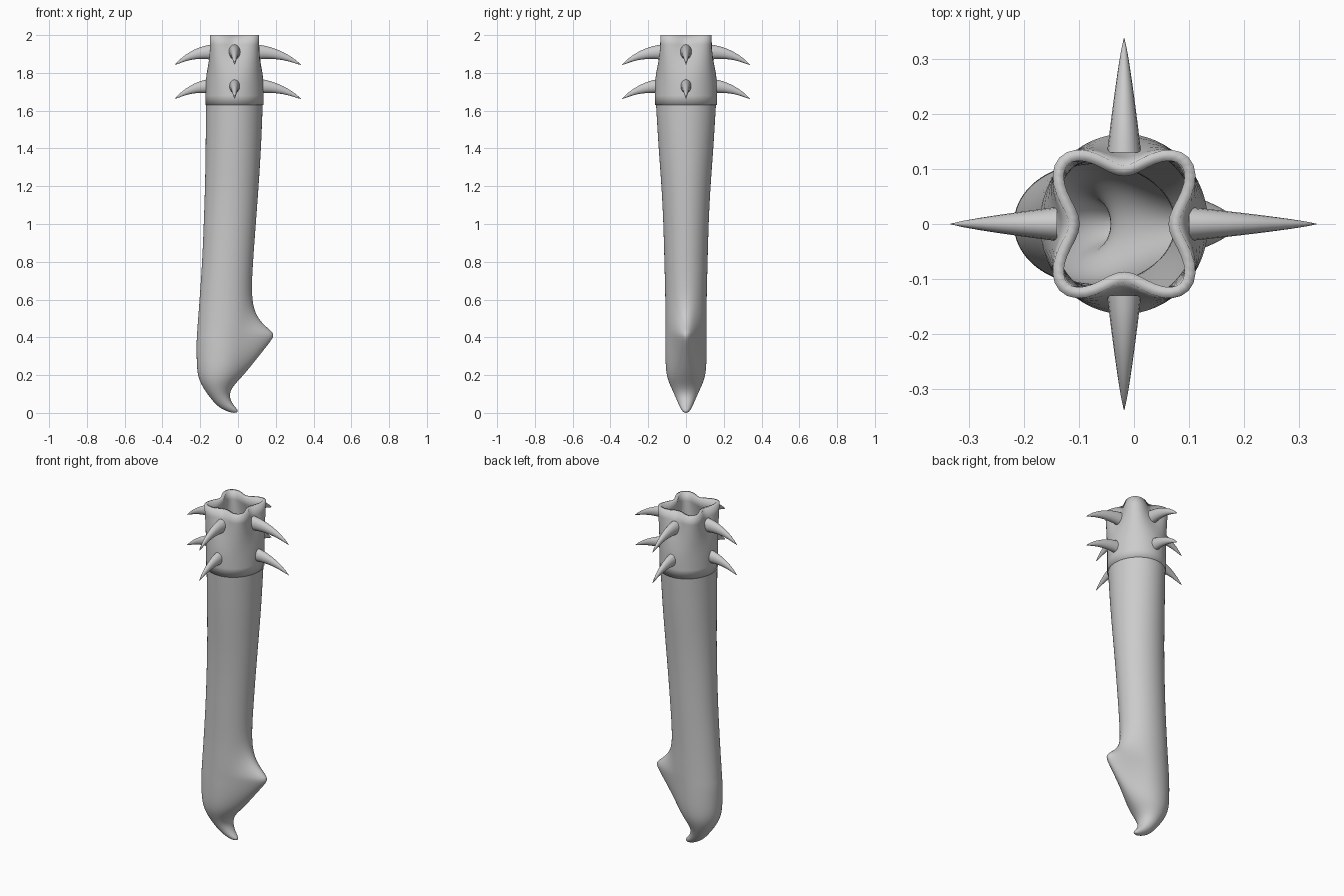
import bpy, bmesh, math

old = bpy.data.objects.get("Cube")
if old:
    bpy.data.objects.remove(old, do_unlink=True)

grey = bpy.data.materials.new("plain grey")
grey.use_nodes = True
colour = (0.6, 0.6, 0.6, 1)
grey.diffuse_color = colour
grey.node_tree.nodes["Principled BSDF"].inputs["Base Color"].default_value = colour


def loft(name, rings, cap_start=False, cap_end=False):
    """Skin a list of closed rings with quads and return the smooth object."""
    bm = bmesh.new()
    loops = [[bm.verts.new(p) for p in ring] for ring in rings]
    count = len(loops[0])
    for low, high in zip(loops, loops[1:]):
        for i in range(count):
            j = (i + 1) % count
            bm.faces.new((low[i], low[j], high[j], high[i]))
    if cap_start:
        bm.faces.new(list(reversed(loops[0])))
    if cap_end:
        bm.faces.new(loops[-1])
    mesh = bpy.data.meshes.new(name)
    bm.normal_update()
    bm.to_mesh(mesh)
    bm.free()
    mesh.materials.append(grey)
    obj = bpy.data.objects.new(name, mesh)
    bpy.context.collection.objects.link(obj)
    bpy.ops.object.select_all(action='DESELECT')
    obj.select_set(True)
    bpy.context.view_layer.objects.active = obj
    bpy.ops.object.shade_smooth_by_angle(angle=math.radians(50))
    return obj


def angles(count):
    return [math.tau * i / count for i in range(count)]


# Body: height, left edge, right edge, half depth, fin reach
sections = [
    (0, -.035, -.005, .01, 0),
    (.015, -.075, .002, .024, 0),
    (.04, -.115, -.025, .037, 0),
    (.09, -.155, -.05, .058, 0),
    (.14, -.19, -.03, .082, 0),
    (.2, -.217, .02, .106, .012),
    (.3, -.22, .05, .11, .062),
    (.39, -.22, .06, .11, .128),
    (.42, -.217, .065, .11, .135),
    (.46, -.215, .07, .11, .075),
    (.52, -.21, .07, .11, .022),
    (.62, -.203, .07, .11, 0),
    (.8, -.19, .08, .115, 0),
    (1, -.182, .095, .12, 0),
    (1.2, -.175, .11, .13, 0),
    (1.4, -.172, .123, .146, 0),
    (1.64, -.17, .132, .16, 0),
]


def body_ring(z, left, right, depth, fin):
    mid, half = (left + right) / 2, (right - left) / 2
    return [(mid + half * math.cos(t) + fin * max(0, math.cos(t)) ** 6,
             depth * math.sin(t), z) for t in angles(32)]


body = loft("sheath_body", [body_ring(*s) for s in sections], cap_start=True)
smooth = body.modifiers.new("smooth", 'SUBSURF')
smooth.levels = smooth.render_levels = 2

# Collar: round at the bottom, four-cornered star at the rim
CENTRE = -.018


def collar_ring(z):
    blend = max(0, (z - 1.75) / .25) ** 1.4
    ring = []
    for t in angles(64):
        star = .133 - .033 * math.cos(4 * t)
        rx = .153 + (star - .153) * blend
        ry = .164 + (star + .006 - .164) * blend
        ring.append((CENTRE + rx * math.cos(t), ry * math.sin(t), z))
    return ring


heights = [1.63, 1.68, 1.75, 1.8, 1.85, 1.9, 1.95, 2]
collar = loft("collar", [collar_ring(z) for z in heights])
wall = collar.modifiers.new("wall", 'SOLIDIFY')
wall.thickness = .02
wall.offset = -1


# Spikes: horns that bend downward, in two rows of four
def spike(name, angle, start, tip, z):
    dx, dy = math.cos(angle), math.sin(angle)
    rings = []
    for k in range(11):
        u = min(k / 10, .995)
        reach = start + (tip - start) * u
        drop = .068 * u ** 2.2
        wide, tall = .031 * (1 - u) ** .8, .04 * (1 - u) ** .7
        rings.append([(CENTRE + dx * reach - dy * wide * math.cos(t),
                       dy * reach + dx * wide * math.cos(t),
                       z - drop + tall * math.sin(t)) for t in angles(16)])
    loft(name, rings, cap_start=True, cap_end=True)


sides = [("left", .118, .352), ("back", .13, .34),
         ("right", .122, .317), ("front", .13, .34)]
for row, z in (("lower", 1.73), ("upper", 1.91)):
    for i, (side, start, tip) in enumerate(sides):
        spike(f"{row}_{side}_spike", i * math.pi / 2, start, tip, z)
